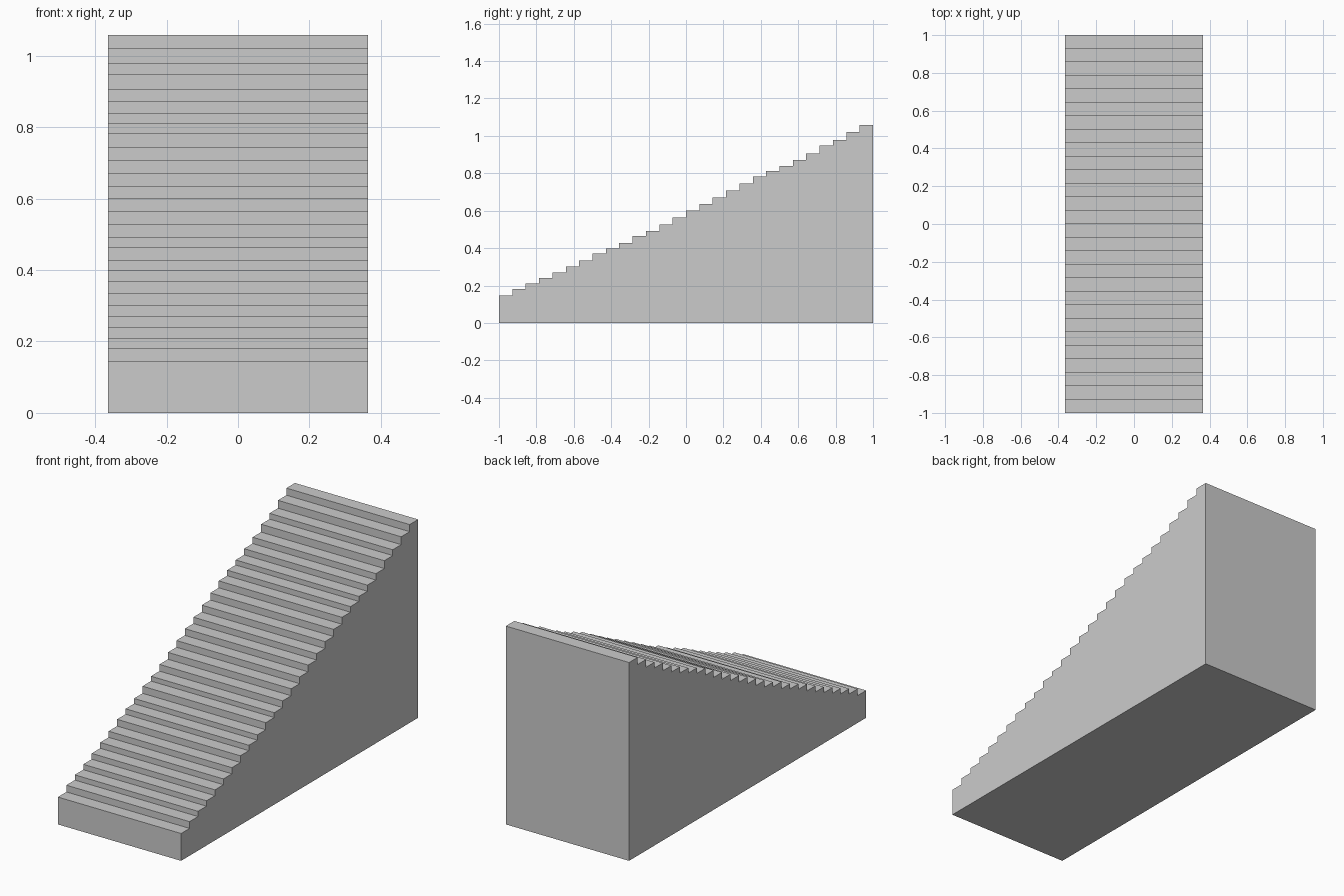
import bpy, bmesh

if "Cube" in bpy.data.objects:
    bpy.data.objects.remove(bpy.data.objects["Cube"])

HALF_WIDTH = 0.364
# Tread heights from front to back (slightly uneven rises)
HEIGHTS = [0.146, 0.182, 0.210, 0.239, 0.270, 0.301, 0.334, 0.370, 0.399, 0.427,
           0.465, 0.491, 0.527, 0.564, 0.600, 0.636, 0.670, 0.707, 0.745, 0.782,
           0.812, 0.839, 0.872, 0.906, 0.948, 0.979, 1.021, 1.059]
DEPTH = 2 / len(HEIGHTS)

# Side profile in (y, z): flat base, then riser and tread for each step
profile = [(1, 0), (-1, 0)]
for i, z in enumerate(HEIGHTS):
    profile += [(-1 + i * DEPTH, z), (-1 + (i + 1) * DEPTH, z)]

# Solid staircase: extrude the profile across the width
bm = bmesh.new()
side = bm.faces.new([bm.verts.new((-HALF_WIDTH, y, z)) for y, z in profile])
result = bmesh.ops.extrude_face_region(bm, geom=[side], use_keep_orig=True)
moved = [g for g in result["geom"] if isinstance(g, bmesh.types.BMVert)]
bmesh.ops.translate(bm, vec=(2 * HALF_WIDTH, 0, 0), verts=moved)
bmesh.ops.recalc_face_normals(bm, faces=bm.faces)

mesh = bpy.data.meshes.new("staircase")
bm.to_mesh(mesh)
bm.free()
bpy.context.collection.objects.link(bpy.data.objects.new("staircase", mesh))
